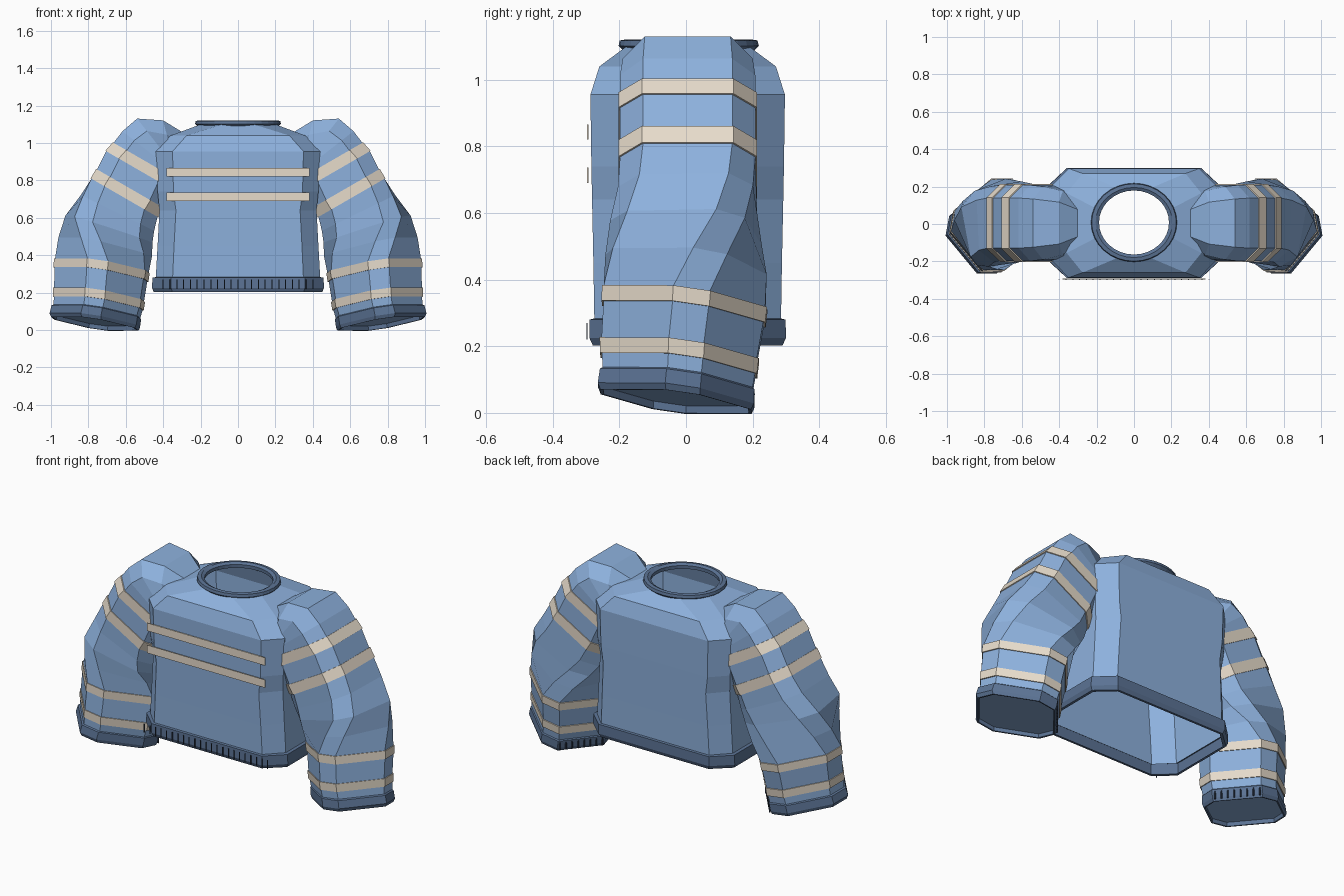
import bpy, bmesh, math
from mathutils import Vector


def material(name, rgb):
    m = bpy.data.materials.new(name)
    m.diffuse_color = (*rgb, 1)
    return m


BLUE = material("knit_blue", (0.268, 0.440, 0.725))
TRIM = material("trim_slate", (0.105, 0.172, 0.298))
CREAM = material("stripe_cream", (0.80, 0.715, 0.60))
DARK = material("rib_dark", (0.03, 0.045, 0.08))


def finish(name, bm, mat, mirror=False):
    bmesh.ops.recalc_face_normals(bm, faces=bm.faces[:])
    me = bpy.data.meshes.new(name)
    bm.to_mesh(me)
    bm.free()
    me.materials.append(mat)
    ob = bpy.data.objects.new(name, me)
    bpy.context.collection.objects.link(ob)
    if mirror:
        ob.modifiers.new("mirror", 'MIRROR').use_mirror_merge = False
    return ob


def loft(name, rings, mat, mirror=False, cap_start=False, cap_end=False, closed=False):
    bm = bmesh.new()
    vs = [[bm.verts.new(p) for p in r] for r in rings]
    pairs = list(zip(vs, vs[1:])) + ([(vs[-1], vs[0])] if closed else [])
    for a, b in pairs:
        n = len(a)
        for i in range(n):
            j = (i + 1) % n
            bm.faces.new((a[i], a[j], b[j], b[i]))
    if cap_start:
        bm.faces.new(vs[0])
    if cap_end:
        bm.faces.new(vs[-1])
    return finish(name, bm, mat, mirror)


def boxes(name, items, mat, mirror=False):
    """items: (centre, size) pairs"""
    bm = bmesh.new()
    for c, s in items:
        for v in bmesh.ops.create_cube(bm, size=1)["verts"]:
            v.co = Vector(a * b + d for a, b, d in zip(v.co, s, c))
    return finish(name, bm, mat, mirror)


def chamfered(w, d, fx, fy):
    return [(w, -fy), (w, fy), (fx, d), (-fx, d), (-w, fy), (-w, -fy), (-fx, -d), (fx, -d)]


# Torso: chamfered box sections narrowing to the neck opening
def torso_ring(z, w, d, fx, fy):
    return [(x, y + 0.005, z) for x, y in chamfered(w, d, fx, fy)]


loft("torso", [torso_ring(*r) for r in (
    (0.27, 0.44, 0.280, 0.350, 0.19),
    (0.45, 0.430, 0.283, 0.342, 0.19),
    (0.64, 0.420, 0.287, 0.332, 0.19),
    (0.74, 0.430, 0.289, 0.345, 0.20),
    (0.955, 0.44, 0.292, 0.350, 0.20),
    (1.04, 0.36, 0.265, 0.275, 0.16),
    (1.10, 0.200, 0.184, 0.083, 0.077))], BLUE)

# Waist hem
loft("waist_hem", [torso_ring(*r) for r in (
    (0.283, 0.44, 0.282, 0.350, 0.19),
    (0.28, 0.457, 0.294, 0.358, 0.20),
    (0.225, 0.460, 0.295, 0.358, 0.20),
    (0.203, 0.450, 0.285, 0.350, 0.195),
    (0.203, 0.435, 0.272, 0.343, 0.187))], TRIM)
boxes("hem_ribs", [((-0.40 + i * 0.8 / 22, -0.297, 0.245), (0.005, 0.003, 0.05))
                   for i in range(23)], DARK)

# Collar ring, slightly oval
profile = [(0.188, 1.092), (0.215, 1.088), (0.230, 1.102), (0.226, 1.118), (0.205, 1.121), (0.187, 1.112)]
loft("collar", [[(r * math.cos(k * math.tau / 32), 0.008 + 0.915 * r * math.sin(k * math.tau / 32), z)
                 for k in range(32)] for r, z in profile], TRIM, closed=True)

# Chest stripes
boxes("chest_stripes", [((0, -0.2945, z), (0.765, 0.005, 0.046)) for z in (0.843, 0.713)], CREAM)


# Sleeves: a chamfered square swept along the arm, twisting at the elbow
def sleeve_ring(cx, cy, cz, angle, a, b, twist, tilt, grow=0.0):
    ang, tw = math.radians(angle), math.radians(twist)
    u = Vector((math.cos(ang), 0, math.sin(ang)))
    v = Vector((0, 1, tilt))
    a, b = a + grow, b + grow
    out = []
    for p, q in chamfered(a, b, a * 0.60, b * 0.66):
        p, q = p * math.cos(tw) + q * math.sin(tw), q * math.cos(tw) - p * math.sin(tw)
        out.append(Vector((cx, cy, cz)) + u * p + v * q)
    return out


arm = [
    (0.300, 0.005, 0.910, 90, 0.150, 0.110, 0, 0),
    (0.350, 0.005, 0.930, 75, 0.198, 0.170, 0, 0),
    (0.410, 0.005, 0.965, 52, 0.210, 0.195, 0, 0),
    (0.460, 0.005, 0.940, 38, 0.200, 0.203, 0, 0),
    (0.490, 0.005, 0.900, 30, 0.202, 0.203, 0, 0),      # upper stripe
    (0.530, 0.005, 0.855, 30, 0.202, 0.203, 0, 0),
    (0.577, 0.005, 0.757, 30, 0.204, 0.203, 0, 0),      # second stripe
    (0.607, 0.005, 0.707, 30, 0.204, 0.203, 0, 0),
    (0.645, 0.005, 0.625, 26, 0.212, 0.203, 3, -0.01),
    (0.690, 0.000, 0.540, 18, 0.223, 0.206, 11, -0.04),  # elbow
    (0.710, 0.000, 0.445, 12, 0.218, 0.205, 27, -0.10),
    (0.728, -0.004, 0.343, 8, 0.215, 0.207, 40, -0.12),  # third stripe
    (0.733, -0.007, 0.297, 8, 0.213, 0.205, 40, -0.12),
    (0.743, -0.020, 0.188, 8, 0.206, 0.200, 40, -0.12),  # fourth stripe
    (0.747, -0.022, 0.142, 8, 0.203, 0.197, 40, -0.12),
    (0.755, -0.025, 0.098, 8, 0.199, 0.193, 40, -0.12),
    (0.763, -0.029, 0.056, 8, 0.194, 0.188, 40, -0.12),  # closed end inside the cuff
]
loft("sleeve", [sleeve_ring(*r) for r in arm], BLUE, mirror=True, cap_start=True, cap_end=True)

# Raised sleeve stripes
for k, i in enumerate((4, 6, 11, 13)):
    a, b = arm[i], arm[i + 1]
    loft(f"sleeve_stripe_{k + 1}", [sleeve_ring(*a), sleeve_ring(*a, 0.005),
                                    sleeve_ring(*b, 0.005), sleeve_ring(*b)], CREAM, mirror=True)

# Open cuffs around the sleeve ends
cuff = [
    (0.755, -0.025, 0.101, 8, 0.198, 0.192, 40, -0.12),
    (0.757, -0.026, 0.095, 8, 0.206, 0.198, 40, -0.12),
    (0.766, -0.030, 0.052, 8, 0.208, 0.200, 40, -0.12),
    (0.766, -0.030, 0.033, 8, 0.200, 0.194, 40, -0.12),
    (0.766, -0.030, 0.034, 8, 0.192, 0.186, 40, -0.12),
    (0.763, -0.029, 0.058, 8, 0.192, 0.186, 40, -0.12),
]
loft("cuff", [sleeve_ring(*r) for r in cuff], TRIM, mirror=True)

# Cuff ribs along the inner rear face of each cuff
lip = sleeve_ring(*cuff[2], 0.004)
boxes("cuff_ribs", [(lip[5].lerp(lip[4], (i + 0.5) / 8) + Vector((0, 0, 0.012)), (0.006, 0.006, 0.045))
                    for i in range(8)], DARK, mirror=True)
